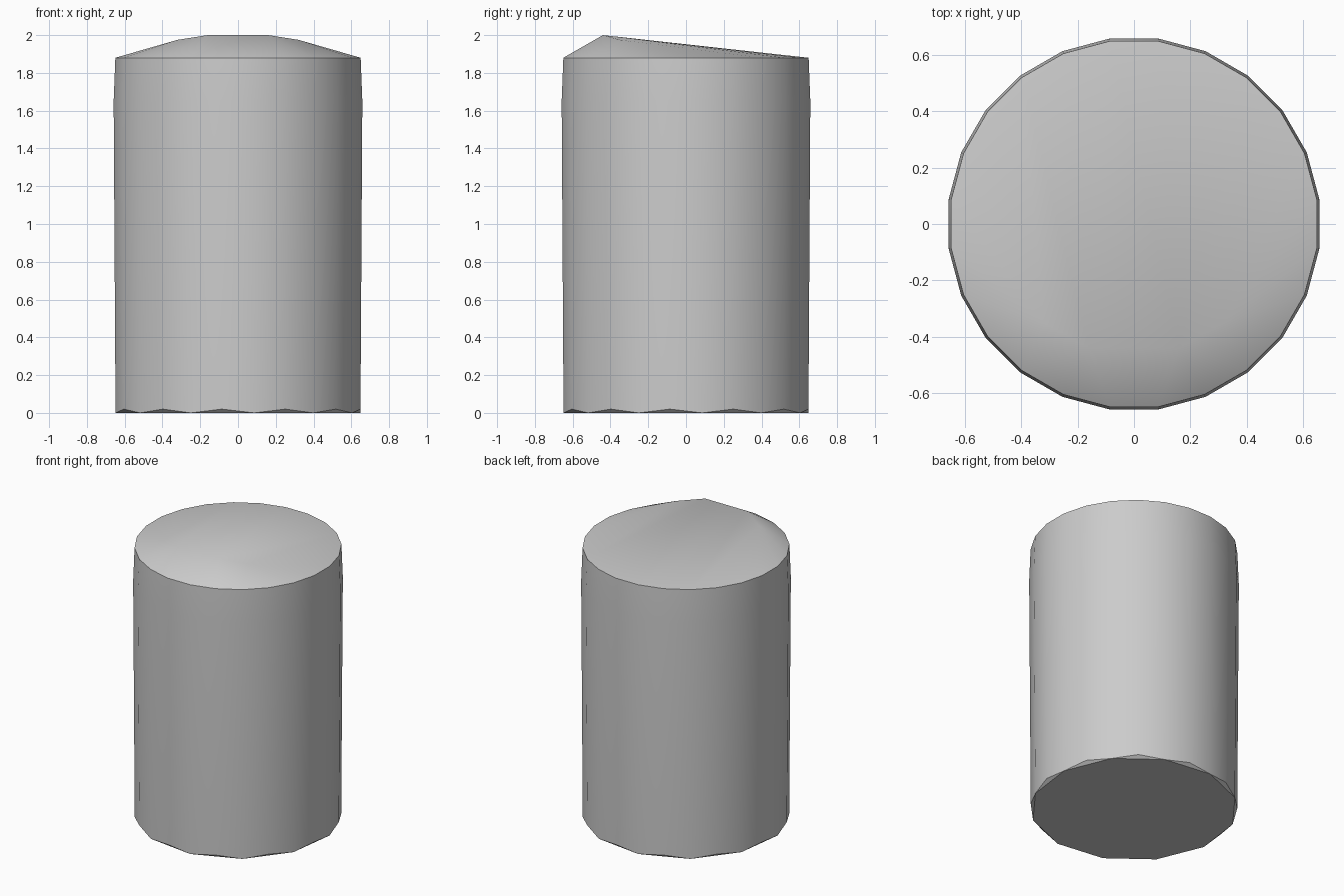
import bpy, bmesh, math

cube = bpy.data.objects.get("Cube")
if cube:
    bpy.data.objects.remove(cube, do_unlink=True)

# Material
grey = bpy.data.materials.new("plain grey")
grey.use_nodes = True
colour = (0.6, 0.6, 0.6, 1)
grey.diffuse_color = colour
grey.node_tree.nodes["Principled BSDF"].inputs["Base Color"].default_value = colour


def ring(bm, count, radius, z):
    """Circle of vertices with flat sides facing the axes."""
    verts = []
    for i in range(count):
        a = 2 * math.pi * (i + 0.5) / count
        verts.append(bm.verts.new((radius * math.cos(a), radius * math.sin(a), z)))
    return verts


def bridge(bm, low, high):
    n = len(low)
    for i in range(n):
        j = (i + 1) % n
        bm.faces.new((low[i], low[j], high[j], high[i]))


bm = bmesh.new()

# Drum wall: slightly bulged near the top
SIDES = 24
levels = [(0.654, 0.02), (0.664, 1.65), (0.655, 1.88)]
rings = [ring(bm, SIDES, r, z) for r, z in levels]
for low, high in zip(rings, rings[1:]):
    bridge(bm, low, high)

# Sloping lid: hull of the rim and a short ridge near the front
ridge = [bm.verts.new((s * x, y, z)) for s in (-1, 1)
         for x, y, z in ((0.16, -0.44, 2.0), (0.32, -0.35, 1.975))]
lid = bmesh.ops.convex_hull(bm, input=rings[-1] + ridge)
under = [f for f in bm.faces if f.normal.z < -0.9
         and all(abs(v.co.z - 1.88) < 1e-4 for v in f.verts)]
flat = [f for f in bm.faces if all(abs(v.co.z - 1.88) < 1e-4 for v in f.verts)]
bmesh.ops.delete(bm, geom=list(set(under + flat)), context='FACES_ONLY')

# Base: coarser polygon joined to the wall by a thin worn edge
base = [bm.verts.new((v.co.x, v.co.y, 0)) for v in rings[0][::2]]
for i, v in enumerate(base):
    a, b, c = (rings[0][(2 * i + k) % SIDES] for k in range(3))
    w = base[(i + 1) % len(base)]
    bm.faces.new((v, b, a))
    bm.faces.new((v, w, b))
    bm.faces.new((w, c, b))
bm.faces.new(base[::-1])

# Remove stray interior edges, then orient the skin outward
bmesh.ops.delete(bm, geom=[e for e in bm.edges if not e.link_faces], context='EDGES')
bmesh.ops.recalc_face_normals(bm, faces=bm.faces[:])

mesh = bpy.data.meshes.new("drum")
bm.to_mesh(mesh)
bm.free()
mesh.materials.append(grey)
drum = bpy.data.objects.new("drum", mesh)
bpy.context.collection.objects.link(drum)

# Smooth wall with crisp rim and base
bpy.ops.object.select_all(action='DESELECT')
drum.select_set(True)
bpy.context.view_layer.objects.active = drum
bpy.ops.object.shade_smooth_by_angle(angle=math.radians(38))
